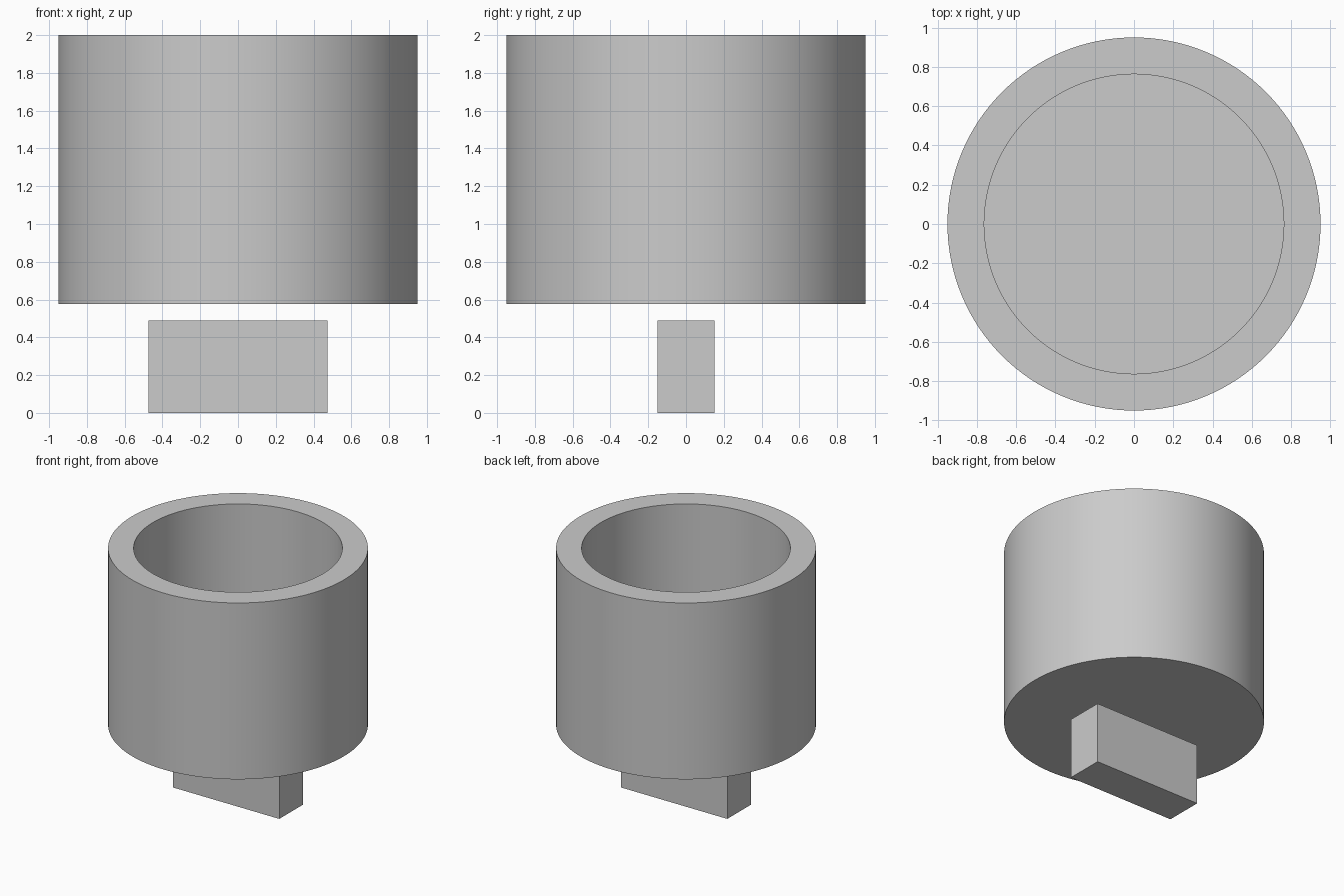
import bpy
import bmesh
import math

if "Cube" in bpy.data.objects:
    bpy.data.objects.remove(bpy.data.objects["Cube"], do_unlink=True)

GREY = (0.6, 0.6, 0.6, 1.0)
grey = bpy.data.materials.new("plain_grey")
grey.use_nodes = True
grey.diffuse_color = GREY
grey.node_tree.nodes["Principled BSDF"].inputs["Base Color"].default_value = GREY


def add_object(name, bm):
    mesh = bpy.data.meshes.new(name)
    bmesh.ops.recalc_face_normals(bm, faces=bm.faces)
    bm.to_mesh(mesh)
    bm.free()
    mesh.materials.append(grey)
    obj = bpy.data.objects.new(name, mesh)
    bpy.context.collection.objects.link(obj)
    return obj


# Round cup: solid floor, thick wall and open top, turned from one profile
SEGMENTS = 128
OUTER, INNER = 0.95, 0.763
BOTTOM, FLOOR, RIM = 0.577, 0.767, 2.0
bm = bmesh.new()
rings = []
for radius, z in [(OUTER, BOTTOM), (OUTER, RIM), (INNER, RIM), (INNER, FLOOR)]:
    angles = [math.tau * i / SEGMENTS for i in range(SEGMENTS)]
    rings.append([bm.verts.new((radius * math.cos(a), radius * math.sin(a), z))
                  for a in angles])
for lower, upper in zip(rings, rings[1:]):
    for i in range(SEGMENTS):
        j = (i + 1) % SEGMENTS
        bm.faces.new((lower[i], lower[j], upper[j], upper[i]))
bm.faces.new(rings[0])
bm.faces.new(rings[-1])
cup = add_object("cup", bm)
bpy.context.view_layer.objects.active = cup
cup.select_set(True)
bpy.ops.object.shade_smooth_by_angle(angle=math.radians(30))

# Separate rectangular key block just below the cup
bm = bmesh.new()
bmesh.ops.create_cube(bm, size=1)
bmesh.ops.scale(bm, vec=(0.95, 0.304, 0.49), verts=bm.verts)
bmesh.ops.translate(bm, vec=(0, 0, 0.245), verts=bm.verts)
add_object("key_block", bm)
